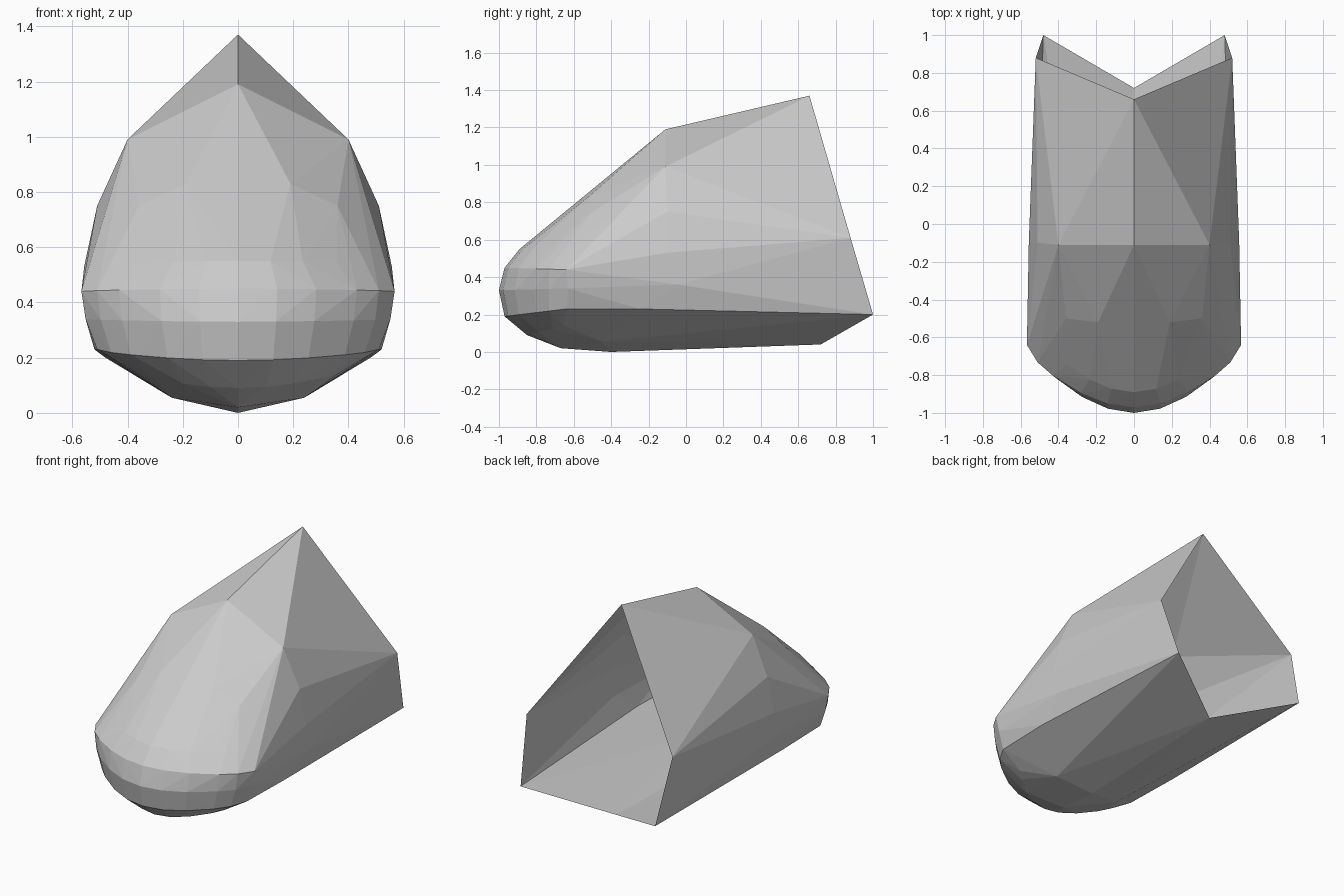
import bpy, bmesh

if "Cube" in bpy.data.objects:
    bpy.data.objects.remove(bpy.data.objects["Cube"])

bm = bmesh.new()

def add(x, y, z):
    """Add a point and its mirror twin."""
    return [bm.verts.new((s * x, y, z)) for s in ((1, -1) if x else (1,))]

# Rounded nose: one plan curve reused for stacked rows
plan = [(0, 1), (.25, .94), (.5, .77), (.76, .49), (.9, .28), (1, 0)]
rows = [  # half width, side y, depth, z at centre, z at side
    (.40, -.58, .27, .09, .16),
    (.51, -.64, .33, .19, .23),
    (.552, -.63, .37, .33, .34),
    (.567, -.64, .33, .45, .44),
    (.47, -.60, .29, .55, .54),
]
for w, y0, d, zc, zs in rows:
    for u, v in plan:
        add(w * u, y0 - d * v, zs + (zc - zs) * v)

# Keel, flanks, sloping front and roof ridge
for p in [(0, -.67, .02), (0, -.4, 0), (.24, -.45, .055),
          (.52, -.25, .23), (.55, -.04, .36), (.557, -.1, .53),
          (.51, -.1, .75), (.40, -.11, .99), (0, -.11, 1.19),
          (.19, -.52, .83), (.36, -.5, .75), (.51, -.45, .63)]:
    add(*p)

# Rim of the open back
rim = set()
for p in [(0, .66, 1.37), (.52, .88, .61), (.48, 1, .2), (0, .72, .04)]:
    rim.update(add(*p))

# Skin the points, then open the back
bmesh.ops.convex_hull(bm, input=bm.verts[:])
back = [f for f in bm.faces if all(v in rim for v in f.verts)]
bmesh.ops.delete(bm, geom=back, context='FACES')
bmesh.ops.delete(bm, geom=[v for v in bm.verts if not v.link_faces], context='VERTS')

mesh = bpy.data.meshes.new("hollow_shell")
bm.to_mesh(mesh)
bm.free()
bpy.context.collection.objects.link(bpy.data.objects.new("hollow_shell", mesh))
